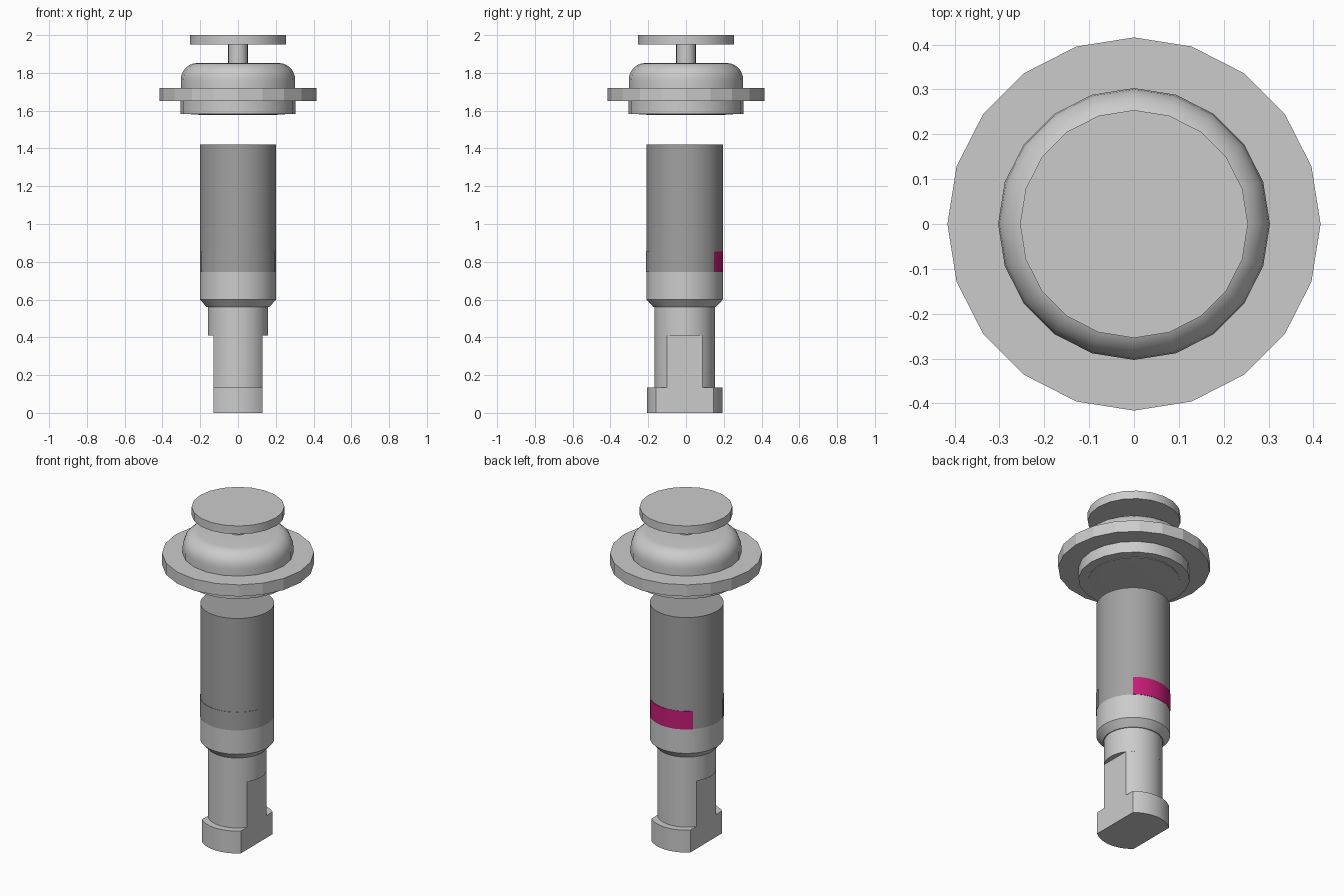
import bpy, bmesh
from math import sin, cos, pi, acos, radians

if "Cube" in bpy.data.objects:
    bpy.data.objects.remove(bpy.data.objects["Cube"])

BODY_Y = -0.007  # lower body sits slightly forward of the lid


def material(name, color):
    m = bpy.data.materials.new(name)
    m.diffuse_color = (*color, 1)
    m.use_nodes = True
    m.node_tree.nodes["Principled BSDF"].inputs["Base Color"].default_value = m.diffuse_color
    return m


def finish(bm, name, y=0.0, mat=None, angle=35):
    bmesh.ops.recalc_face_normals(bm, faces=bm.faces[:])
    me = bpy.data.meshes.new(name)
    bm.to_mesh(me)
    bm.free()
    ob = bpy.data.objects.new(name, me)
    bpy.context.collection.objects.link(ob)
    ob.location.y = y
    if mat:
        me.materials.append(mat)
    bpy.ops.object.select_all(action='DESELECT')
    bpy.context.view_layer.objects.active = ob
    ob.select_set(True)
    bpy.ops.object.shade_smooth_by_angle(angle=radians(angle))
    return ob


def lathe(name, profile, sides, y=0.0, mat=None, angle=35):
    """Closed solid of revolution from (radius, z) points, capped at both ends."""
    bm = bmesh.new()
    rings = [[bm.verts.new((r * cos(2 * pi * i / sides), r * sin(2 * pi * i / sides), z))
              for i in range(sides)] for r, z in profile]
    for a, b in zip(rings, rings[1:]):
        for i in range(sides):
            j = (i + 1) % sides
            bm.faces.new((a[i], a[j], b[j], b[i]))
    bm.faces.new(rings[0])
    bm.faces.new(rings[-1])
    return finish(bm, name, y, mat, angle)


def prism(name, outline, z0, z1, y=0.0, mat=None):
    """Extrude an (x, y) outline upward."""
    bm = bmesh.new()
    lo = [bm.verts.new((px, py, z0)) for px, py in outline]
    hi = [bm.verts.new((px, py, z1)) for px, py in outline]
    bm.faces.new(lo)
    bm.faces.new(hi)
    for i in range(len(lo)):
        j = (i + 1) % len(lo)
        bm.faces.new((lo[i], lo[j], hi[j], hi[i]))
    return finish(bm, name, y, mat)


def arc(r, a0, a1, n=16):
    return [(r * cos(a0 + (a1 - a0) * i / n), r * sin(a0 + (a1 - a0) * i / n))
            for i in range(n + 1)]


def flatted(r, half):
    """Circle with two flats at x = +-half."""
    a = acos(half / r)
    return arc(r, a, pi - a) + arc(r, pi + a, 2 * pi - a)


def band(r0, r1, deg0, deg1):
    a, b = radians(deg0), radians(deg1)
    return arc(r1, a, b, 24) + arc(r0, b, a, 24)


dark = material("dark_grey", (0.36, 0.36, 0.36))
pink = material("magenta", (0.58, 0.012, 0.19))

# Lower coupling: flatted foot and shank
prism("foot", flatted(0.2, 0.13), 0, 0.135, BODY_Y)
prism("shank", flatted(0.16, 0.13), 0.135, 0.41, BODY_Y)

# Neck, chamfer and collar
lathe("collar", [(0.16, 0.41), (0.16, 0.56), (0.165, 0.56), (0.202, 0.60), (0.202, 0.745)],
      64, BODY_Y)

# Dark barrel with its two label panels
lathe("barrel", [(0.202, 0.745), (0.202, 1.42)], 64, BODY_Y, dark)
prism("front_panel", band(0.195, 0.205, 200, 340), 0.745, 0.855, BODY_Y, dark)
prism("rear_panel", band(0.195, 0.204, 50, 135), 0.745, 0.855, BODY_Y, pink)

# Floating cap: under disc, lower ring, flange, dome, stem, knob
lathe("cap_under_disc", [(0.2, 1.578), (0.25, 1.58), (0.25, 1.585)], 20)
lathe("cap_lower_ring", [(0.305, 1.583), (0.305, 1.65)], 20)
lathe("cap_flange", [(0.416, 1.65), (0.416, 1.72)], 20, angle=10)
dome = [(0.303, 1.72)] + [(0.218 + 0.085 * cos(pi / 2 * i / 6), 1.762 + 0.09 * sin(pi / 2 * i / 6))
                          for i in range(7)]
lathe("cap_dome", dome, 20)
lathe("knob_stem", [(0.052, 1.85), (0.052, 1.95)], 20)
lathe("knob_disc", [(0.254, 1.95), (0.254, 2.0)], 20)
